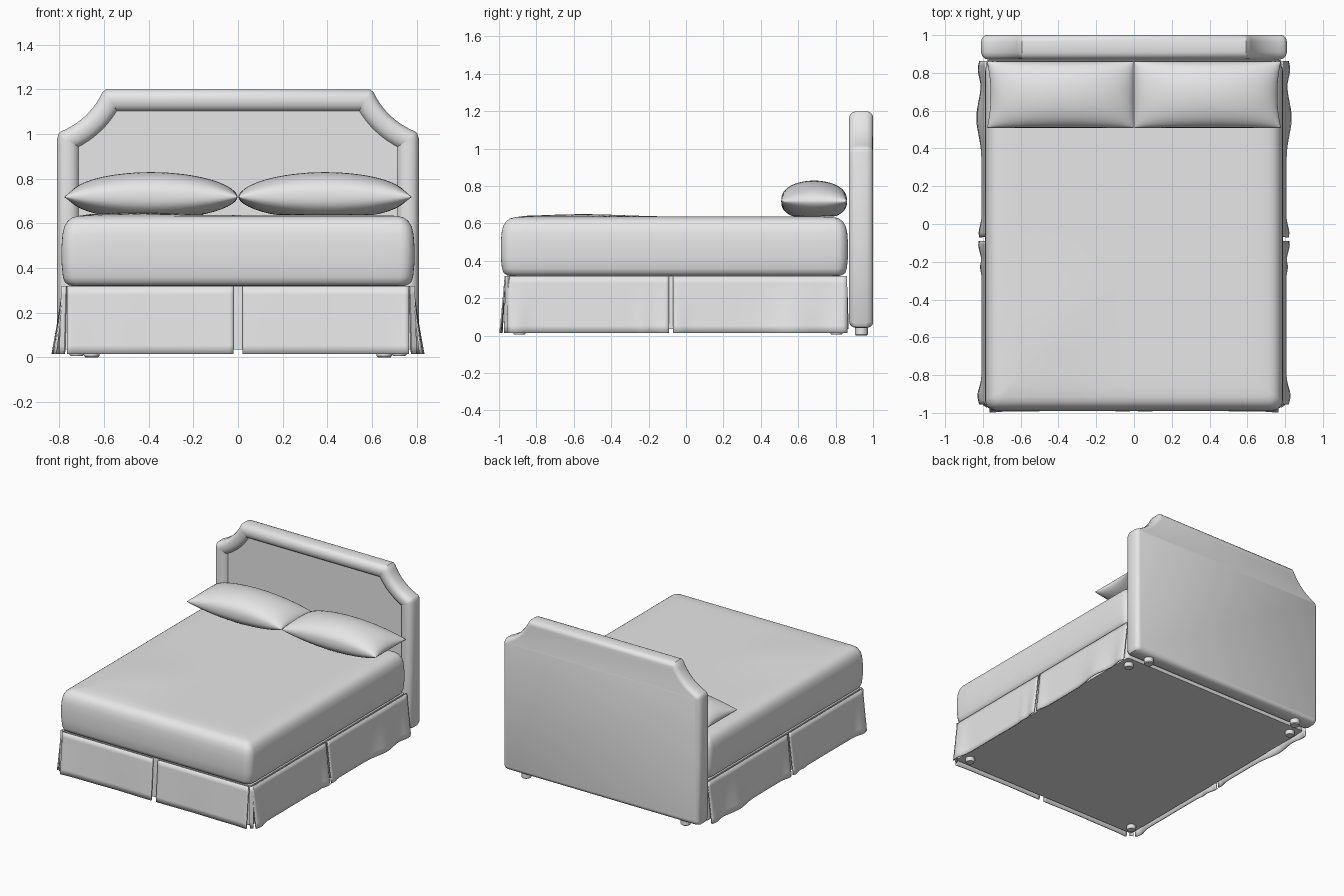
import bpy, bmesh, math
from mathutils import Vector

if "Cube" in bpy.data.objects:
    bpy.data.objects.remove(bpy.data.objects["Cube"])

fabric = bpy.data.materials.new("grey fabric")
fabric.diffuse_color = (0.8, 0.8, 0.8, 1)
fabric.use_nodes = True
fabric.node_tree.nodes["Principled BSDF"].inputs["Base Color"].default_value = fabric.diffuse_color


def finish(name, bm, angle=40, solid=0):
    bmesh.ops.recalc_face_normals(bm, faces=bm.faces)
    me = bpy.data.meshes.new(name)
    bm.to_mesh(me)
    bm.free()
    me.materials.append(fabric)
    ob = bpy.data.objects.new(name, me)
    bpy.context.collection.objects.link(ob)
    if solid:
        m = ob.modifiers.new("thickness", 'SOLIDIFY')
        m.thickness, m.offset = solid, 0
    bpy.ops.object.select_all(action='DESELECT')
    bpy.context.view_layer.objects.active = ob
    ob.select_set(True)
    bpy.ops.object.shade_smooth_by_angle(angle=math.radians(angle))
    return ob


def loft(name, rings, angle=40):
    """Skin closed rings of equal length and cap both ends."""
    bm = bmesh.new()
    vs = [[bm.verts.new(p) for p in r] for r in rings]
    n = len(rings[0])
    for a, b in zip(vs, vs[1:]):
        for i in range(n):
            j = (i + 1) % n
            bm.faces.new((a[i], a[j], b[j], b[i]))
    bm.faces.new(vs[0])
    bm.faces.new(vs[-1])
    return finish(name, bm, angle)


def round_rect(hx, hy, cy, r, z, zfun=None):
    """Rounded rectangle with extra points along its sides."""
    corners = []
    for k, (sx, sy) in enumerate(((1, 1), (-1, 1), (-1, -1), (1, -1))):
        corners.append([(sx * (hx - r) + r * math.cos(math.pi / 2 * (k + i / 6)),
                         cy + sy * (hy - r) + r * math.sin(math.pi / 2 * (k + i / 6)))
                        for i in range(7)])
    pts = []
    for k in range(4):
        pts += corners[k]
        a, b = corners[k][-1], corners[(k + 1) % 4][0]
        pts += [(a[0] + (b[0] - a[0]) * t / 14, a[1] + (b[1] - a[1]) * t / 14) for t in range(1, 14)]
    return [(x, y, z + (zfun(x, y) if zfun else 0)) for x, y in pts]


# Mattress: soft rounded slab with a slight lump on top
def lump(x, y):
    return 0.014 * math.exp(-((x + 0.45) / 0.22) ** 2 - ((y + 0.55) / 0.3) ** 2)


sections = [(0.318, 0.06), (0.322, 0.035), (0.335, 0.015), (0.36, 0.006), (0.42, 0), (0.5, 0),
            (0.55, 0.004), (0.585, 0.012), (0.61, 0.027), (0.626, 0.048), (0.633, 0.075)]
rings = [round_rect(0.79 - d, 0.928 - d, -0.062, max(0.06 - d * 0.5, 0.02), z) for z, d in sections]
rings += [round_rect(0.79 - d, 0.928 - d, -0.062, 0.02, 0.636, lump)
          for d in (0.13, 0.2, 0.3, 0.4, 0.5, 0.6, 0.7, 0.76)]
loft("mattress", rings, 60)

# Box base behind the skirt
loft("box_base", [round_rect(hx, hy, -0.048, 0.02, z)
                  for z, hx, hy in ((0.035, 0.785, 0.918), (0.2, 0.78, 0.913), (0.32, 0.77, 0.905))])


# Skirt panels: flared cloth sheets with gentle folds
def panel(name, a, b, place, flare, folds):
    bm = bmesh.new()
    nt, nz = 40, 8
    grid = []
    for i in range(nt + 1):
        t = a + (b - a) * i / nt
        row = []
        for k in range(nz + 1):
            f = k / nz
            w = flare * f + sum(h * math.exp(-((t - c) / s) ** 2) for c, h, s in folds) * f ** 1.3
            row.append(bm.verts.new(place(t, w, 0.318 - 0.303 * f)))
        grid.append(row)
    for i in range(nt):
        for k in range(nz):
            bm.faces.new((grid[i][k], grid[i + 1][k], grid[i + 1][k + 1], grid[i][k + 1]))
    finish(name, bm, 60, 0.008)


for s, side in ((-1, "left"), (1, "right")):
    panel("skirt_front_" + side, 0.02, 0.765,
          lambda t, w, z: (s * t, -0.966 - w, z), 0.022, ((0.76, 0.006, 0.06), (0.3, -0.004, 0.15)))
    along = lambda t, w, z: (s * (0.783 + w), t, z)
    panel("skirt_side_front_" + side, -0.955, -0.09, along, 0.02,
          ((-0.91, 0.022, 0.06), (-0.11, 0.018, 0.05), (-0.23, 0.008, 0.03)))
    panel("skirt_side_back_" + side, -0.07, 0.862, along, 0.02,
          ((-0.05, 0.016, 0.05), (0.56, 0.028, 0.12), (0.82, 0.02, 0.06)))
    # narrow turned-back pleat edge at the front corner
    panel("corner_pleat_" + side, 0.0, 1.0,
          lambda t, w, z: (s * (0.768 + 0.022 * t + w), -0.962 + 0.015 * t - w, z), 0.008, ())


# Headboard: outline with scooped shoulders, padded border and recessed panel
def half_outline():
    pts = [(0.775, 0.04), (0.797, 0.047), (0.81, 0.07), (0.81, 0.5), (0.81, 0.98), (0.803, 1.002)]
    p0, p1, p2 = Vector((0.795, 1.01)), Vector((0.665, 1.065)), Vector((0.608, 1.185))
    for i in range(11):
        t = i / 10
        pts.append(tuple(p0 * (1 - t) ** 2 + p1 * 2 * t * (1 - t) + p2 * t * t))
    return pts + [(0.592, 1.2)]


half = half_outline()
outline = [Vector(p) for p in half] + [Vector((-x, z)) for x, z in reversed(half)]


def inset(d, y):
    n, out = len(outline), []
    for i, p in enumerate(outline):
        e1 = (p - outline[i - 1]).normalized()
        e2 = (outline[(i + 1) % n] - p).normalized()
        n1, n2 = Vector((-e1.y, e1.x)), Vector((-e2.y, e2.x))
        q = p + (n1 + n2) * d / (1 + n1.dot(n2))
        out.append((q.x, y, q.y))
    return out


profile = [(0.03, 1.0), (0.017, 0.996), (0.006, 0.985), (0, 0.965), (0, 0.91), (0.006, 0.891),
           (0.018, 0.877), (0.035, 0.871), (0.055, 0.871), (0.073, 0.876), (0.087, 0.885), (0.096, 0.9)]
loft("headboard", [inset(d, y) for d, y in profile], 40)


# Pillows: puffed cushions with pointed seams, flattened underneath
def pillow(name, s):
    bm = bmesh.new()
    nu, nv = 32, 24
    cache = {}

    def vert(i, k, up):
        if i in (0, nu) or k in (0, nv):
            up = 0
        if (i, k, up) not in cache:
            u, v = -math.cos(math.pi * i / nu), -math.cos(math.pi * k / nv)
            h = max(1 - u * u, 0) ** 0.55 * max(1 - v * v, 0) ** 0.4
            z = 0.718 + (0.111 * h if up >= 0 else -min(0.1 * h, 0.08))
            if up == 0:
                z = 0.718
            pinch = 1 - 0.05 * (1 - v * v) * max(u, 0) ** 3
            cache[i, k, up] = bm.verts.new((s * (0.39 + 0.388 * u * pinch),
                                            0.685 + 0.176 * v, z))
        return cache[i, k, up]

    for up in (1, -1):
        for i in range(nu):
            for k in range(nv):
                bm.faces.new((vert(i, k, up), vert(i + 1, k, up),
                              vert(i + 1, k + 1, up), vert(i, k + 1, up)))
    finish(name, bm, 60)


pillow("pillow_left", -1)
pillow("pillow_right", 1)


# Feet
def foot(name, x, y, r, z0, z1):
    ring = lambda rr, z: [(x + rr * math.cos(a * math.pi / 10), y + rr * math.sin(a * math.pi / 10), z)
                          for a in range(20)]
    loft(name, [ring(r * 0.85, z0), ring(r, z0 + 0.006), ring(r, z1)])


for s, side in ((-1, "left"), (1, "right")):
    foot("headboard_foot_" + side, s * 0.655, 0.938, 0.034, 0.0, 0.06)
    foot("front_foot_" + side, s * 0.722, -0.89, 0.032, 0.005, 0.05)
    foot("back_foot_" + side, s * 0.722, 0.805, 0.032, 0.005, 0.05)
